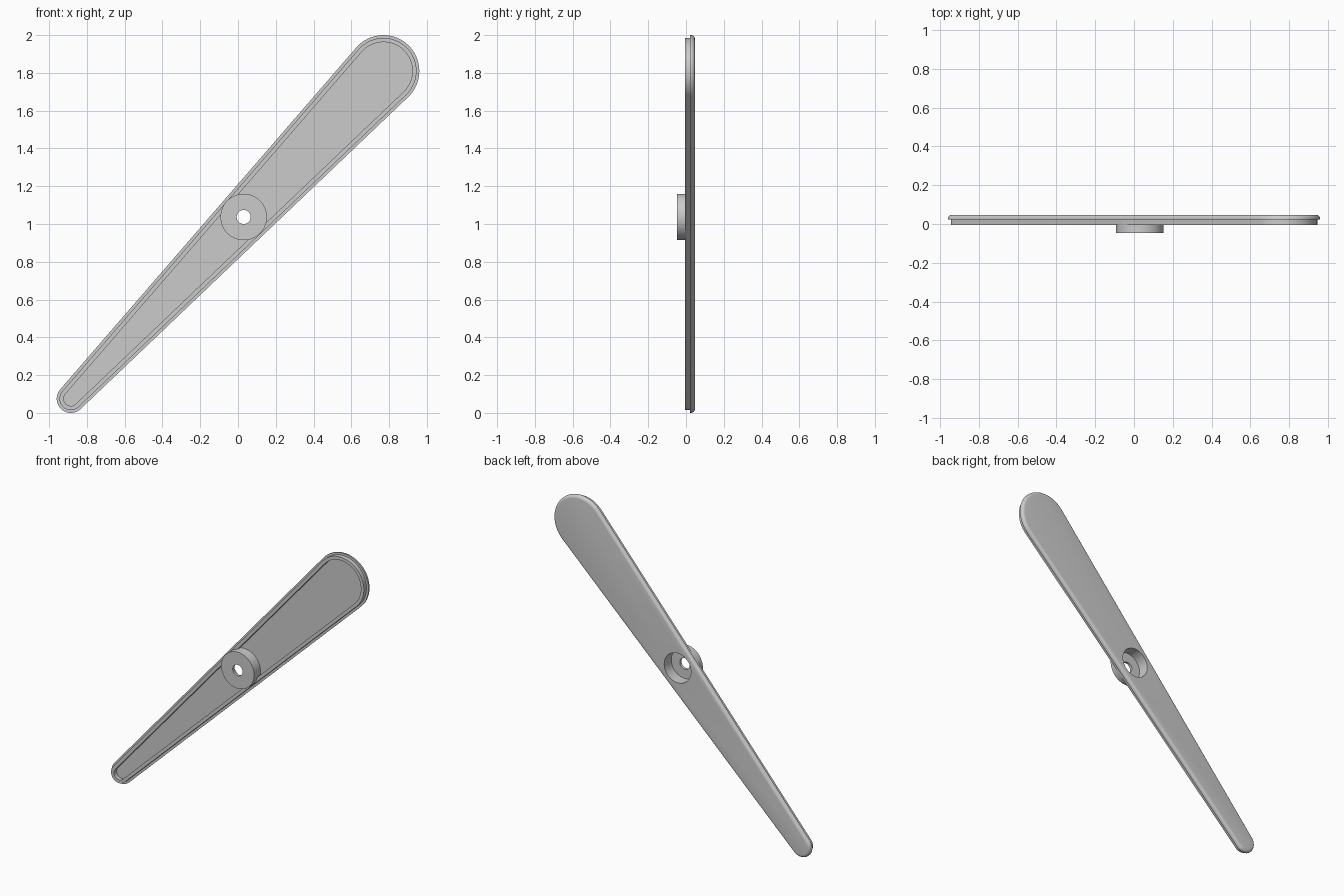
import bpy, bmesh, math
from mathutils import Matrix, Vector

if "Cube" in bpy.data.objects:
    bpy.data.objects.remove(bpy.data.objects["Cube"])

SMALL, R_SMALL = Vector((-0.885, 0.075)), 0.075
LARGE, R_LARGE = Vector((0.77, 1.81)), 0.19
HUB = (0.03, 1.037)


def outline(inset, n=32):
    """Tapered capsule outline in x/z, shrunk by inset."""
    axis = LARGE - SMALL
    a = math.atan2(axis.y, axis.x)
    b = math.acos(-(R_LARGE - R_SMALL) / axis.length)
    pts = []
    for c, r, start, end in ((LARGE, R_LARGE, a - b, a + b),
                             (SMALL, R_SMALL, a + b, a + 2 * math.pi - b)):
        for i in range(n + 1):
            t = start + (end - start) * i / n
            pts.append((c.x + (r - inset) * math.cos(t), c.y + (r - inset) * math.sin(t)))
    return pts


def new_object(name, bm):
    bmesh.ops.recalc_face_normals(bm, faces=bm.faces)
    me = bpy.data.meshes.new(name)
    bm.to_mesh(me)
    bm.free()
    ob = bpy.data.objects.new(name, me)
    bpy.context.collection.objects.link(ob)
    return ob


def disc(name, radius, y0, y1):
    """Cylinder along y at the hub position."""
    bm = bmesh.new()
    m = Matrix.Translation((HUB[0], (y0 + y1) / 2, HUB[1])) @ Matrix.Rotation(math.pi / 2, 4, 'X')
    bmesh.ops.create_cone(bm, cap_ends=True, segments=64, radius1=radius, radius2=radius,
                          depth=y1 - y0, matrix=m)
    return new_object(name, bm)


# Blade: nested outlines from recessed front floor, over the rim, to the rounded back
section = [(0.037, 0.022), (0.037, -0.006), (0.015, -0.006), (0.015, 0.022), (0, 0.022)]
for i in range(7):
    t = math.pi / 2 * i / 6
    section.append((0.02 * (1 - math.cos(t)), 0.027 + 0.02 * math.sin(t)))
bm = bmesh.new()
loops = [[bm.verts.new((x, y, z)) for x, z in outline(d)] for d, y in section]
for p, q in zip(loops, loops[1:]):
    for i in range(len(p)):
        j = (i + 1) % len(p)
        bm.faces.new((p[i], p[j], q[j], q[i]))
bm.faces.new(loops[0])
bm.faces.new(loops[-1])
blade = new_object("blade_with_hub", bm)

# Hub boss on the front, counterbore from the back, through hole
bpy.context.view_layer.objects.active = blade
blade.select_set(True)
for name, op, radius, y0, y1 in (("hub_boss", 'UNION', 0.123, -0.047, 0.03),
                                 ("counterbore", 'DIFFERENCE', 0.1, -0.029, 0.1),
                                 ("axle_hole", 'DIFFERENCE', 0.037, -0.1, 0.1)):
    tool = disc(name, radius, y0, y1)
    tool.hide_render = True
    mod = blade.modifiers.new(name, 'BOOLEAN')
    mod.operation = op
    mod.solver = 'EXACT'
    mod.object = tool
    bpy.ops.object.modifier_apply(modifier=mod.name)
    bpy.data.objects.remove(tool)

bpy.ops.object.shade_smooth_by_angle(angle=math.radians(30))
